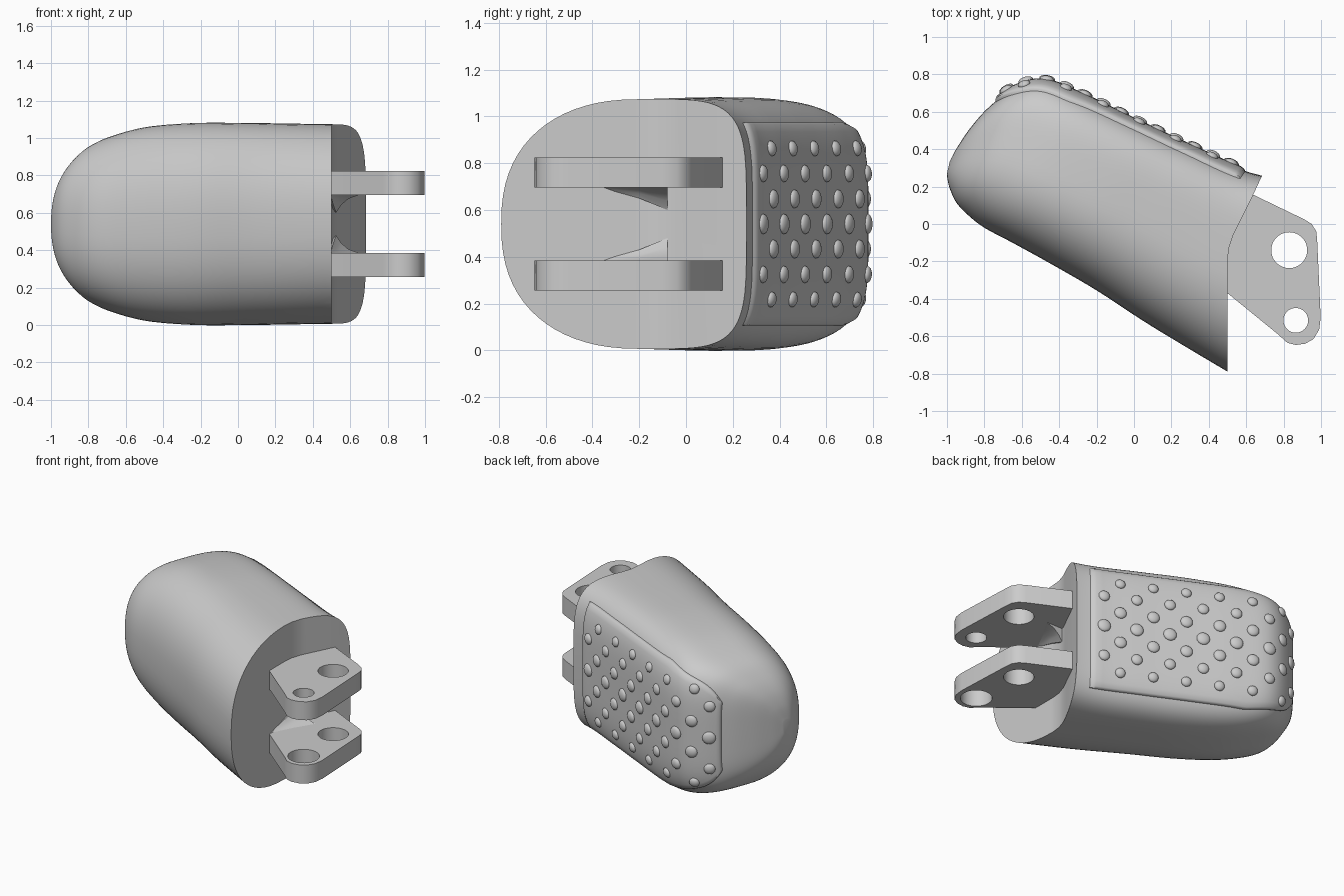
import bpy, bmesh, math
from mathutils import Vector, Matrix

if "Cube" in bpy.data.objects:
    bpy.data.objects.remove(bpy.data.objects["Cube"])

ZC = 0.54
grey = bpy.data.materials.new("light grey")
grey.diffuse_color = (0.6, 0.6, 0.6, 1)
grey.use_nodes = True
grey.node_tree.nodes["Principled BSDF"].inputs["Base Color"].default_value = grey.diffuse_color


def make(name, bm, smooth=None):
    bmesh.ops.recalc_face_normals(bm, faces=bm.faces[:])
    me = bpy.data.meshes.new(name)
    bm.to_mesh(me)
    bm.free()
    me.materials.append(grey)
    ob = bpy.data.objects.new(name, me)
    bpy.context.collection.objects.link(ob)
    if smooth:
        shade(ob, smooth)
    return ob


def activate(ob):
    bpy.ops.object.select_all(action='DESELECT')
    ob.select_set(True)
    bpy.context.view_layer.objects.active = ob


def shade(ob, deg):
    activate(ob)
    bpy.ops.object.shade_smooth_by_angle(angle=math.radians(deg))


def prism(name, pts, z0, z1):
    bm = bmesh.new()
    lo = [bm.verts.new((x, y, z0)) for x, y in pts]
    hi = [bm.verts.new((x, y, z1)) for x, y in pts]
    bm.faces.new(lo)
    bm.faces.new(hi)
    for i in range(len(pts)):
        j = (i + 1) % len(pts)
        bm.faces.new((lo[i], lo[j], hi[j], hi[i]))
    return make(name, bm)


def cut(ob, cutter):
    m = ob.modifiers.new("cut", 'BOOLEAN')
    m.operation, m.solver, m.object = 'DIFFERENCE', 'EXACT', cutter
    activate(ob)
    bpy.ops.object.modifier_apply(modifier=m.name)
    bpy.data.objects.remove(cutter)


# Body stations: knuckle-side point x, y, pad-side point x, y, half width in z
ST = [(0.56, -0.825, 1.0, 0.2, 0.53), (0.1, -0.55, 0.62, 0.275, 0.535),
      (-0.2, -0.355, 0.3, 0.41, 0.54), (-0.45, -0.21, 0.0, 0.55, 0.54),
      (-0.65, -0.1, -0.28, 0.685, 0.52), (-0.8, -0.02, -0.48, 0.76, 0.475),
      (-0.89, 0.05, -0.64, 0.725, 0.42), (-0.95, 0.115, -0.77, 0.63, 0.34),
      (-0.985, 0.19, -0.87, 0.52, 0.25), (-0.998, 0.245, -0.945, 0.41, 0.15),
      (-1.0, 0.27, -0.985, 0.335, 0.05)]
N_BACK, N_PAD = 2.4, 4.5


def station(u):
    i = min(int(u), len(ST) - 2)
    t = u - i
    a, b, c, d = (ST[max(0, min(len(ST) - 1, k))] for k in range(i - 1, i + 3))
    return [0.5 * (2 * q + (r - p) * t + (2 * p - 5 * q + 4 * r - s) * t * t
                   + (3 * q - p - 3 * r + s) * t ** 3) for p, q, r, s in zip(a, b, c, d)]


def place(st, s, z):
    k = (s + 1) / 2
    return Vector((st[0] + (st[2] - st[0]) * k, st[1] + (st[3] - st[1]) * k, ZC + z))


def pad_surface(u, z):
    st = station(u)
    r = min(abs(z) / st[4], 0.999)
    return place(st, (1 - r ** N_PAD) ** (1 / N_PAD), z)


def pad_frame(u, z):
    e = 0.004
    p = pad_surface(u, z)
    n = (pad_surface(u + e, z) - pad_surface(u - e, z)).cross(
        pad_surface(u, z + e) - pad_surface(u, z - e)).normalized()
    if n.dot(p - place(station(u), 0, 0)) < 0:
        n.negate()
    return p, n


# Lofted fingertip body
bm = bmesh.new()
rings, SEG, SUB = [], 72, 6
for k in range((len(ST) - 1) * SUB + 1):
    st = station(k / SUB)
    ring = []
    for j in range(SEG):
        a = 2 * math.pi * j / SEG
        c, s = math.cos(a), math.sin(a)
        n = N_PAD if s > 0 else N_BACK
        ring.append(bm.verts.new(place(st, math.copysign(abs(s) ** (2 / n), s),
                                       math.copysign(st[4] * abs(c) ** (2 / n), c))))
    rings.append(ring)
for r0, r1 in zip(rings, rings[1:]):
    for j in range(SEG):
        k = (j + 1) % SEG
        bm.faces.new((r0[j], r0[k], r1[k], r1[j]))
bm.faces.new(rings[0])
bm.faces.new(rings[-1])
body = make("fingertip_body", bm)

# Joint end: flat face that curves out towards the pad lip
cut(body, prism("end_cutter", [(0.5, -1.3), (0.5, -0.2), (0.507, -0.13), (0.53, -0.06),
                               (0.63, 0.14), (0.69, 0.27), (0.75, 0.4), (1.6, 0.4),
                               (1.6, -1.3)], -0.3, 1.4))
shade(body, 35)

# Raised grip pad that follows the body surface
U0, U1 = 1.03, 6.75


def pad_half(u):
    e = max(0, (u - U0) / (U1 - U0))
    return min(0.44, 0.86 * station(u)[4]) * (1 - 0.28 * e ** 14)


def spread(n):
    inner = [0.025 + 0.95 * i / n for i in range(n + 1)]
    return [0, 0.012] + inner + [0.988, 1]


bm = bmesh.new()
us, vs = spread(44), spread(28)
grid = []
for i, fu in enumerate(us):
    u = U0 + (U1 - U0) * fu
    row = []
    for j, fv in enumerate(vs):
        edge = min(i, j, len(us) - 1 - i, len(vs) - 1 - j)
        p, n = pad_frame(u, (2 * fv - 1) * pad_half(u))
        row.append(bm.verts.new(p + n * (-0.02, 0.01, 0.018)[min(edge, 2)]))
    grid.append(row)
for r0, r1 in zip(grid, grid[1:]):
    for j in range(len(vs) - 1):
        bm.faces.new((r0[j], r0[j + 1], r1[j + 1], r1[j]))
pad = make("grip_pad", bm, 50)

# Staggered rows of grip bumps, evenly spaced along the pad
bm = bmesh.new()
u, last, travelled, row = U0, pad_surface(U0, 0), 0.0, 0
target = 0.1
while u < U1 - 0.15 and row < 14:
    u += 0.005
    p = pad_surface(u, 0)
    travelled += (p - last).length
    last = p
    if travelled < target:
        continue
    target += 0.108
    for z in ((0, 0.215, -0.215) if row % 2 == 0 else (0.107, -0.107, 0.32, -0.32)):
        if abs(z) > pad_half(u) - 0.04:
            continue
        q, n = pad_frame(u, z)
        r = 0.043 - 0.03 * abs(z)
        m = (Matrix.Translation(q + n * 0.018) @ n.to_track_quat('Z', 'Y').to_matrix().to_4x4()
             @ Matrix.Diagonal((r, r, 0.02, 1)))
        bmesh.ops.create_uvsphere(bm, u_segments=16, v_segments=10, radius=1, matrix=m)
    row += 1
make("grip_bumps", bm, 60)

# Two hinge tabs with pin holes
TAB = [(0.45, 0.1), (0.56, 0.195), (0.63, 0.16), (0.91, 0.025), (0.95, 0.0), (0.975, -0.04),
       (0.98, -0.1), (0.998, -0.5), (0.99, -0.565), (0.96, -0.615), (0.915, -0.64),
       (0.865, -0.647), (0.82, -0.635), (0.77, -0.59), (0.5, -0.37), (0.45, -0.33)]
for side, name, small in ((1, "upper", 0.066), (-1, "lower", 0.1)):
    z = ZC + side * 0.22
    tab = prism(name + "_hinge_tab", TAB, z - 0.064, z + 0.064)
    for hx, hy, r in ((0.83, -0.14, 0.096), (0.865, -0.515, small)):
        circle = [(hx + r * math.cos(i * math.pi / 24), hy + r * math.sin(i * math.pi / 24))
                  for i in range(48)]
        cut(tab, prism("hole_cutter", circle, z - 0.2, z + 0.2))
    shade(tab, 30)

    # Curved gusset between tab and joint face
    bm = bmesh.new()
    fan = [(0.48, 0.06), (0.525, 0.06), (0.55, 0.1), (0.59, 0.135), (0.66, 0.16), (0.48, 0.16)]
    face = [bm.verts.new((x, -0.08, ZC + side * d)) for x, d in fan]
    mid = [bm.verts.new((0.48 + (x - 0.48) * 0.6, -0.2, ZC + side * (0.16 - (0.16 - d) * 0.5)))
           for x, d in fan]
    tip = bm.verts.new((0.495, -0.38, ZC + side * 0.16))
    bm.faces.new(face)
    for i in range(len(fan)):
        j = (i + 1) % len(fan)
        bm.faces.new((face[i], face[j], mid[j], mid[i]))
        bm.faces.new((mid[i], mid[j], tip))
    make(name + "_gusset", bm, 40)
